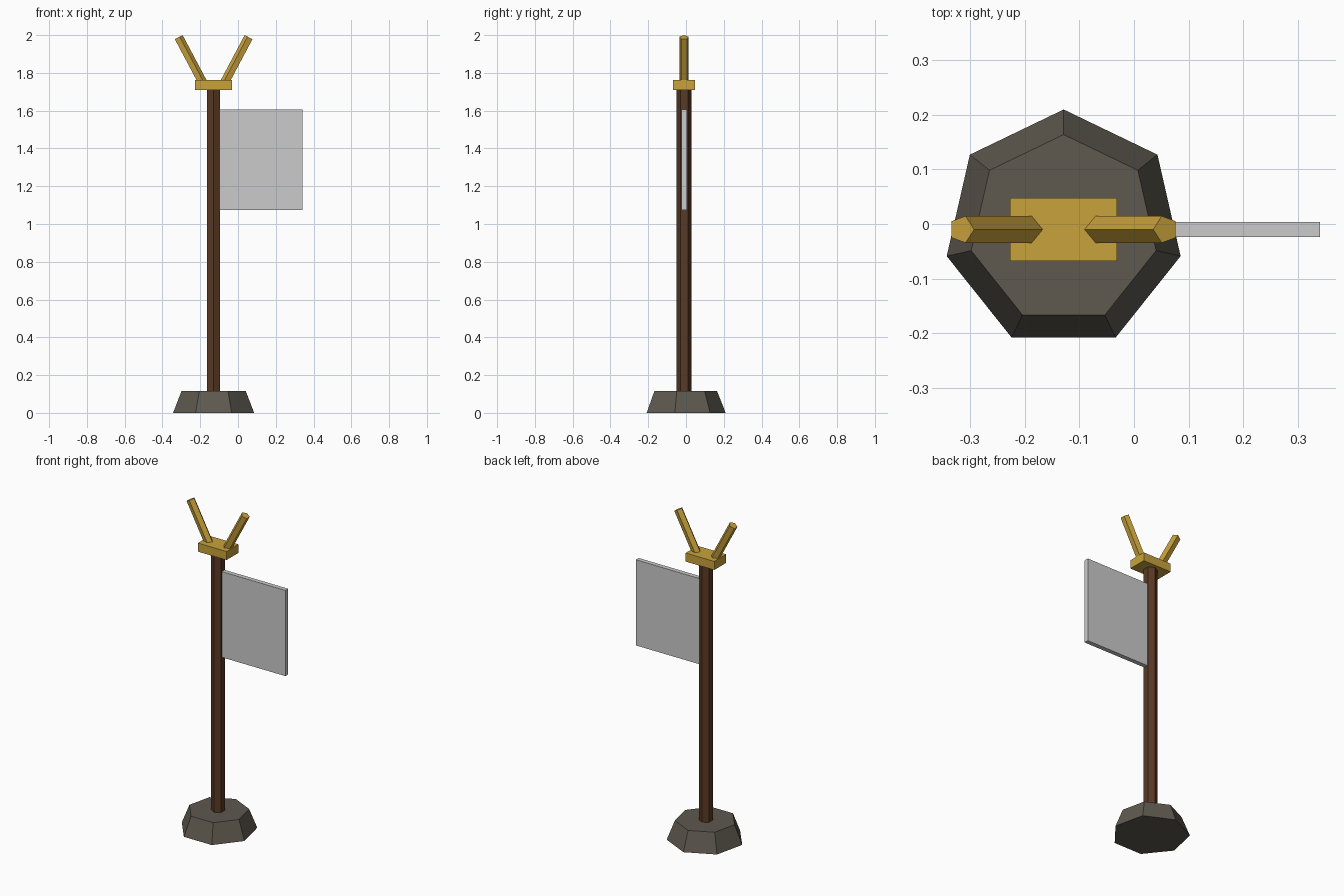
import bpy
import math
from mathutils import Vector

if "Cube" in bpy.data.objects:
    bpy.data.objects.remove(bpy.data.objects["Cube"], do_unlink=True)

AXIS_X, AXIS_Y = -0.129, -0.01


def material(name, hex_code):
    """Flat material from an sRGB hex string, stored as linear values."""
    srgb = [int(hex_code[i:i + 2], 16) / 255 for i in range(0, 6, 2)]
    colour = [((c + 0.055) / 1.055) ** 2.4 for c in srgb] + [1]
    mat = bpy.data.materials.new(name)
    mat.use_nodes = True
    mat.diffuse_color = colour
    bsdf = next(n for n in mat.node_tree.nodes if n.type == "BSDF_PRINCIPLED")
    bsdf.inputs["Base Color"].default_value = colour
    bsdf.inputs["Roughness"].default_value = 0.9
    return mat


def finish(name, mat):
    obj = bpy.context.object
    obj.name = obj.data.name = name
    obj.data.materials.append(mat)
    return obj


def prism(name, mat, sides, r_low, r_top, start, end, spin=0.0):
    """Straight or tapered prism between two points, first corner at local +y."""
    start, end = Vector(start), Vector(end)
    axis = end - start
    tilt = math.atan2(axis.x, axis.z)
    bpy.ops.mesh.primitive_cone_add(vertices=sides, radius1=r_low, radius2=r_top,
                                    depth=axis.length, location=(start + end) / 2)
    obj = finish(name, mat)
    for v in obj.data.vertices:
        x, y = v.co.x, v.co.y
        v.co.x = x * math.cos(spin) - y * math.sin(spin)
        v.co.y = x * math.sin(spin) + y * math.cos(spin)
    obj.rotation_euler.y = tilt
    return obj


def box(name, mat, low, high):
    low, high = Vector(low), Vector(high)
    bpy.ops.mesh.primitive_cube_add(size=1, location=(low + high) / 2)
    obj = finish(name, mat)
    obj.scale = high - low
    return obj


stone = material("dark stone", "5e594f")
wood = material("brown wood", "5a3a24")
gold = material("gold", "c9a23c")
cloth = material("grey cloth", "cbcbcb")

# Seven-sided stone foot and six-sided pole
prism("stone_base", stone, 7, 0.22, 0.174, (AXIS_X, AXIS_Y, 0), (AXIS_X, AXIS_Y, 0.117))
prism("pole", wood, 6, 0.04, 0.04, (AXIS_X, AXIS_Y, 0.1), (AXIS_X, AXIS_Y, 1.72))

# Gold cap block
box("cap_block", gold, (AXIS_X - 0.098, AXIS_Y - 0.058, 1.71),
    (AXIS_X + 0.098, AXIS_Y + 0.058, 1.763))

# Pair of five-sided prongs, ridge facing inward
for side, label in ((-1, "right"), (1, "left")):
    prism(label + "_prong", gold, 5, 0.0258, 0.0258,
          (AXIS_X + side * 0.058, AXIS_Y, 1.745),
          (AXIS_X + side * 0.187, AXIS_Y, 1.988), spin=side * math.pi / 2)

# Banner panel
box("banner", cloth, (AXIS_X + 0.02, AXIS_Y - 0.014, 1.075), (0.341, AXIS_Y + 0.014, 1.605))
